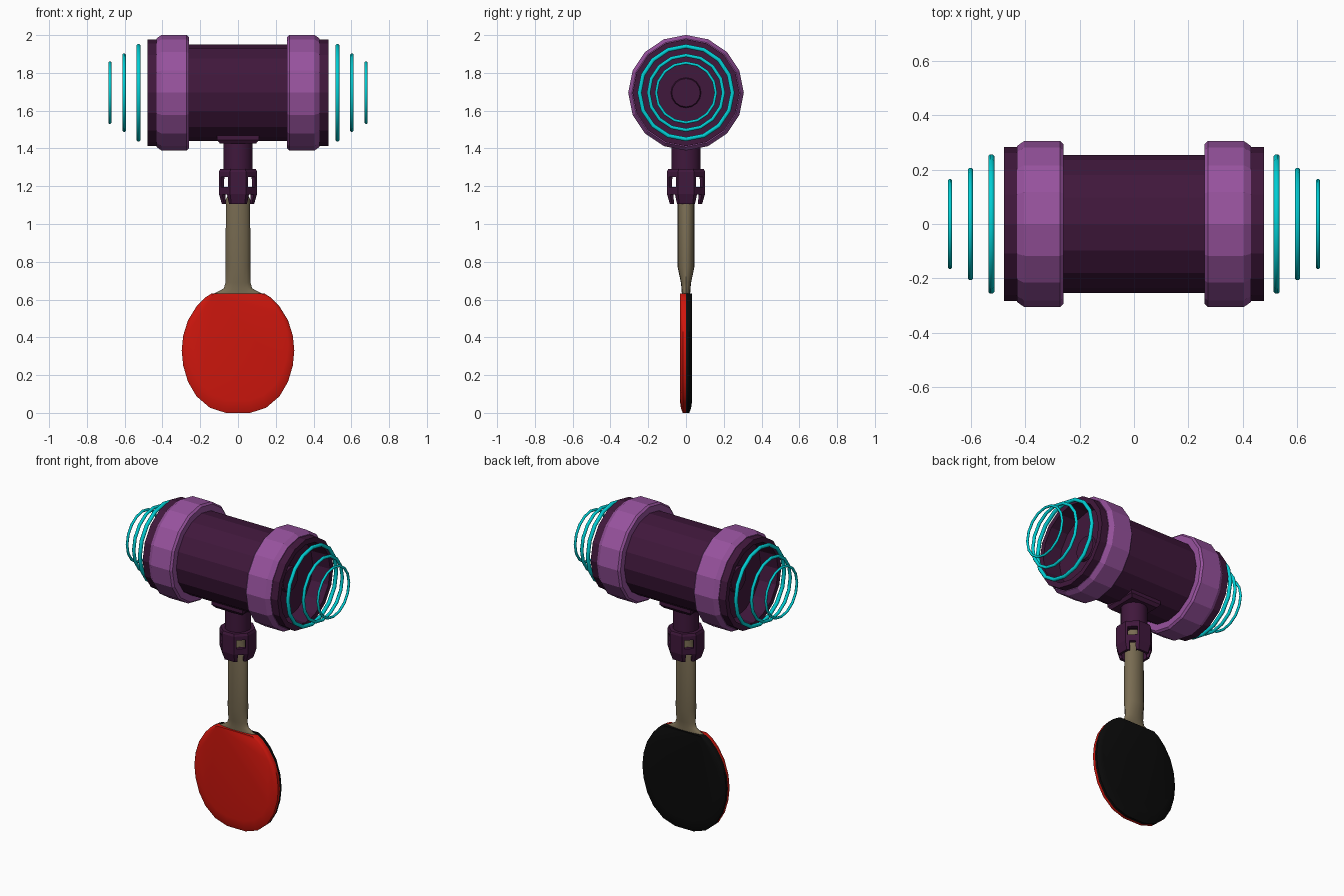
import bpy, bmesh
from math import sin, cos, pi, radians
from mathutils import Vector

if "Cube" in bpy.data.objects:
    bpy.data.objects.remove(bpy.data.objects["Cube"])

HEAD_Z = 1.695


def material(name, rgb):
    m = bpy.data.materials.new(name)
    m.diffuse_color = (*rgb, 1)
    m.use_nodes = True
    m.node_tree.nodes["Principled BSDF"].inputs["Base Color"].default_value = m.diffuse_color
    return m


DARK = material("dark_purple", (0.051, 0.009, 0.045))
LIGHT = material("light_purple", (0.31, 0.085, 0.34))
TEAL = material("teal", (0.0, 0.62, 0.66))
WOOD = material("wood", (0.19, 0.15, 0.085))
RED = material("red_rubber", (0.62, 0.008, 0.004))
BLACK = material("black_rubber", (0.003, 0.003, 0.003))


def loft(name, sections, mat, caps=True, closed=False, smooth=None):
    """Skin a list of equal-length point loops."""
    bm = bmesh.new()
    rings = [[bm.verts.new(p) for p in s] for s in sections]
    n = len(rings[0])
    pairs = list(zip(rings, rings[1:])) + ([(rings[-1], rings[0])] if closed else [])
    for a, b in pairs:
        for i in range(n):
            j = (i + 1) % n
            bm.faces.new((a[i], a[j], b[j], b[i]))
    if caps and not closed:
        bm.faces.new(rings[0])
        bm.faces.new(rings[-1])
    bmesh.ops.recalc_face_normals(bm, faces=bm.faces)
    me = bpy.data.meshes.new(name)
    bm.to_mesh(me)
    bm.free()
    me.materials.append(mat)
    ob = bpy.data.objects.new(name, me)
    bpy.context.collection.objects.link(ob)
    if smooth:
        bpy.ops.object.select_all(action='DESELECT')
        ob.select_set(True)
        bpy.context.view_layer.objects.active = ob
        bpy.ops.object.shade_smooth_by_angle(angle=radians(smooth))
    return ob


def circle_x(x, r, n=16):
    return [Vector((x, r * cos(2 * pi * i / n), HEAD_Z + r * sin(2 * pi * i / n)))
            for i in range(n)]


def ellipse_z(z, rx, ry, n=16, turn=0.0):
    return [Vector((rx * cos(2 * pi * i / n + turn), ry * sin(2 * pi * i / n + turn), z))
            for i in range(n)]


# Hammer head: drum with stepped rims, recessed ends and a central boss
half = [(0.00, 0.255), (0.41, 0.255), (0.41, 0.283), (0.48, 0.283),
        (0.48, 0.25), (0.36, 0.245), (0.36, 0.08), (0.375, 0.075)]
profile = [(-x, r) for x, r in reversed(half[1:])] + half
loft("head_drum", [circle_x(x, r) for x, r in profile], DARK)

# Light bands and the shrinking spring rings at both ends
band = [(0.26, 0.25), (0.26, 0.295), (0.272, 0.306), (0.405, 0.306),
        (0.432, 0.287), (0.432, 0.25)]
springs = [(0.526, 0.246, 0.012), (0.603, 0.198, 0.010), (0.678, 0.158, 0.008)]
for s, side in ((-1, "left"), (1, "right")):
    loft("band_" + side, [circle_x(s * x, r) for x, r in band], LIGHT, closed=True)
    for k, (x, r, t) in enumerate(springs):
        tube = [circle_x(s * x + t * cos(a * pi / 4 + pi / 8),
                         r + t * sin(a * pi / 4 + pi / 8)) for a in range(8)]
        loft(f"spring_ring_{side}_{k + 1}", tube, TEAL, closed=True, smooth=50)

# Mounting plate and neck below the drum
q = 2 ** 0.5
loft("mounting_plate", [ellipse_z(z, r * q, r * q, 4, pi / 4)
                        for z, r in ((1.425, 0.095), (1.445, 0.11), (1.49, 0.11))], DARK)
loft("neck", [ellipse_z(1.26, 0.078, 0.078, 16), ellipse_z(1.47, 0.078, 0.078, 16)],
     DARK, smooth=40)

# Clamp collar: hollow octagon with diagonal windows and bottom notches
k8 = 1 / cos(pi / 8)
shell = [(1.105, 0.070), (1.105, 0.085), (1.16, 0.101), (1.275, 0.101),
         (1.29, 0.095), (1.29, 0.073), (1.16, 0.078)]
collar = loft("clamp_collar", [ellipse_z(z, r * k8, r * k8, 8, pi / 8) for z, r in shell],
              DARK, closed=True)
for z0, z1, w in ((1.195, 1.25, 0.028), (1.08, 1.155, 0.018)):
    for turn in (pi / 4, 3 * pi / 4):
        d = Vector((cos(turn), sin(turn), 0)) * 0.2
        e = Vector((-sin(turn), cos(turn), 0)) * w
        cut = loft("collar_cutter",
                   [[p + Vector((0, 0, z)) for p in (d + e, e - d, -d - e, d - e)]
                    for z in (z0, z1)], DARK)
        cut.hide_render = True
        cut.hide_set(True)
        mod = collar.modifiers.new("cut", 'BOOLEAN')
        mod.operation = 'DIFFERENCE'
        mod.solver = 'EXACT'
        mod.object = cut

# Wooden handle, flaring into the paddle
handle = [(0.615, 0.15, 0.022), (0.632, 0.128, 0.022), (0.645, 0.10, 0.023),
          (0.66, 0.075, 0.024), (0.69, 0.066, 0.027), (0.775, 0.066, 0.045),
          (1.13, 0.064, 0.045), (1.165, 0.048, 0.045), (1.28, 0.048, 0.045)]
loft("handle", [ellipse_z(*h) for h in handle], WOOD, smooth=40)

# Paddle blade: a red sheet in front, a black sheet behind
edge = [(0.065, 0.0), (0.15, 0.028), (0.22, 0.088), (0.265, 0.165), (0.29, 0.25),
        (0.298, 0.33), (0.29, 0.41), (0.265, 0.49), (0.22, 0.563), (0.175, 0.61),
        (0.14, 0.632)]
outline = edge + [(-x, z) for x, z in reversed(edge)]


def blade(y, k):
    return [Vector((x * k, y, 0.632 - (0.632 - z) * k)) for x, z in outline]


for s, name, mat in ((-1, "red_sheet", RED), (1, "black_sheet", BLACK)):
    loft(name, [blade(s * y, k) for y, k in
                ((0.0, 1.0), (0.017, 1.0), (0.027, 0.96), (0.033, 0.89))], mat, smooth=40)
